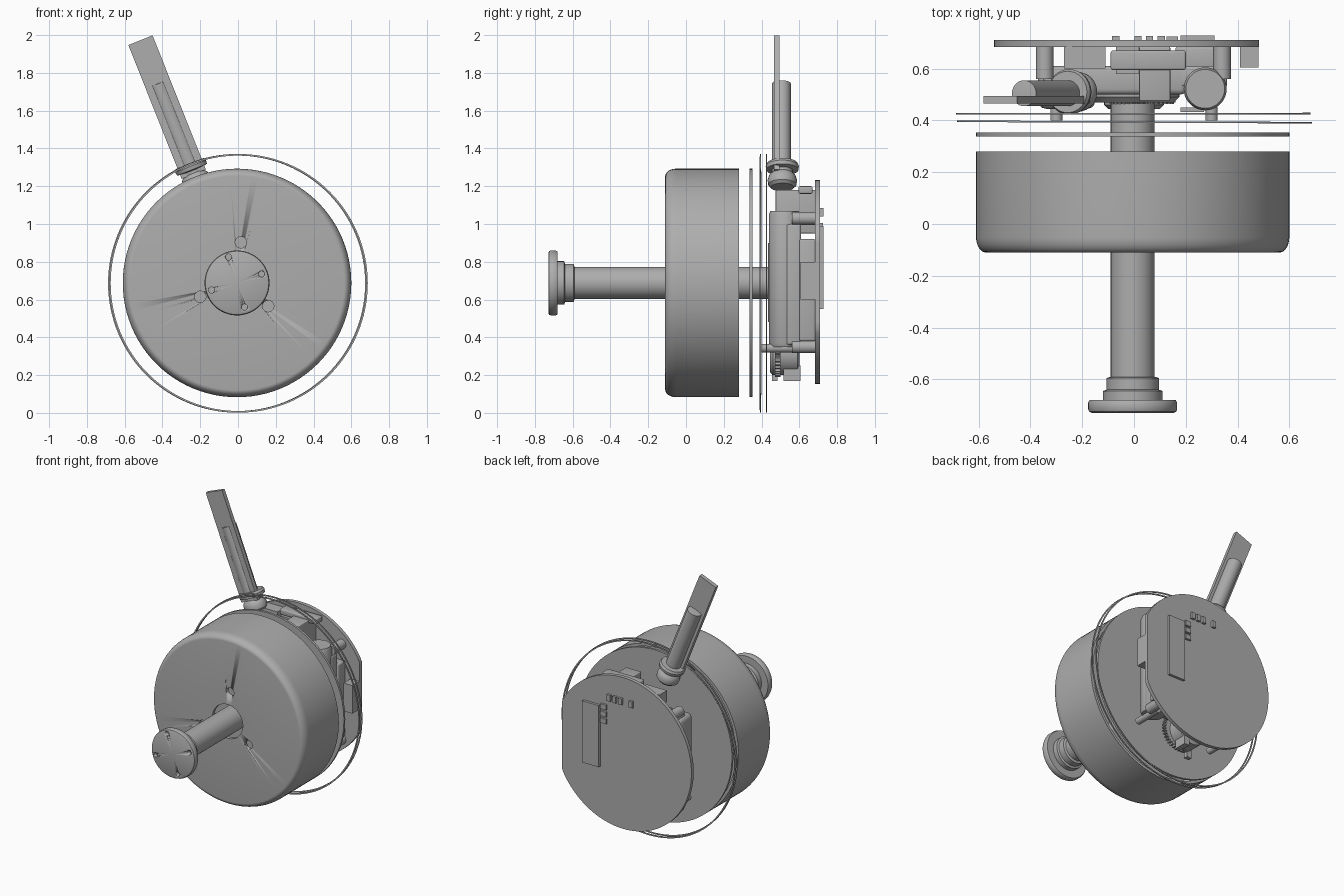
import bpy, bmesh, math
from mathutils import Matrix, Vector

if "Cube" in bpy.data.objects:
    bpy.data.objects.remove(bpy.data.objects["Cube"])

CX, CZ = -0.005, 0.688          # main axis runs along y through here
grey = bpy.data.materials.new("plain grey")
grey.diffuse_color = (0.42, 0.42, 0.42, 1)
grey.use_nodes = True
grey.node_tree.nodes["Principled BSDF"].inputs["Base Color"].default_value = grey.diffuse_color


def finish(name, bm, matrix=None, angle=35):
    bmesh.ops.remove_doubles(bm, verts=bm.verts, dist=1e-5)
    bmesh.ops.recalc_face_normals(bm, faces=bm.faces)
    if matrix:
        bm.transform(matrix)
    me = bpy.data.meshes.new(name)
    bm.to_mesh(me)
    bm.free()
    me.materials.append(grey)
    ob = bpy.data.objects.new(name, me)
    bpy.context.collection.objects.link(ob)
    bpy.ops.object.select_all(action='DESELECT')
    ob.select_set(True)
    bpy.context.view_layer.objects.active = ob
    bpy.ops.object.shade_smooth_by_angle(angle=math.radians(angle))
    return ob


def lathe(name, prof, n=96, matrix=None, closed=True):
    """Revolve (radius, height) points about local z."""
    bm = bmesh.new()
    vs = [bm.verts.new((r, 0, h)) for r, h in prof]
    es = [bm.edges.new((a, b)) for a, b in zip(vs, vs[1:])]
    if closed:
        es.append(bm.edges.new((vs[-1], vs[0])))
    bmesh.ops.spin(bm, geom=vs + es, axis=(0, 0, 1), cent=(0, 0, 0),
                   angle=2 * math.pi, steps=n, use_merge=True)
    return finish(name, bm, matrix)


def along_y(x=CX, z=CZ):        # local z becomes world y
    return Matrix.Translation((x, 0, z)) @ Matrix.Rotation(-math.pi / 2, 4, 'X')


def rod_y(name, x, z, r, y0, y1, n=32):
    return lathe(name, [(0, y0), (r, y0), (r, y1), (0, y1)], n, along_y(x, z), False)


def box(name, x0, x1, y0, y1, z0, z1, bevel=0, matrix=None):
    bm = bmesh.new()
    bmesh.ops.create_cube(bm, size=1)
    for v in bm.verts:
        v.co = Vector(((x0 + x1) / 2 + v.co.x * (x1 - x0),
                       (y0 + y1) / 2 + v.co.y * (y1 - y0),
                       (z0 + z1) / 2 + v.co.z * (z1 - z0)))
    if bevel:
        bmesh.ops.bevel(bm, geom=bm.edges[:], offset=bevel, segments=3,
                        profile=0.5, affect='EDGES')
    return finish(name, bm, matrix)


def drill(ob, holes, r, y0, y1):
    for i, (x, z) in enumerate(holes):
        cut = rod_y(f"{ob.name}_cutter_{i}", x, z, r, y0, y1, 24)
        cut.hide_render = True
        cut.hide_set(True)
        m = ob.modifiers.new("hole", 'BOOLEAN')
        m.operation, m.object, m.solver = 'DIFFERENCE', cut, 'EXACT'


# Drum: hollow cup, open at the back, rounded front rim
rim = [(0.567 + 0.038 * math.sin(a), -0.05 - 0.06 * math.cos(a))
       for a in (i * math.pi / 16 for i in range(9))]
drum = lathe("drum", [(0.12, -0.11)] + rim +
             [(0.605, 0.28), (0.585, 0.28), (0.585, -0.05), (0.56, -0.085), (0.12, -0.085)],
             96, along_y())
drill(drum, [(0.015, 0.903), (-0.2, 0.615), (0.16, 0.565)], 0.03, -0.2, 0.0)

# Back plate behind the drum
lathe("back_plate", [(0.1, 0.337), (0.605, 0.337), (0.605, 0.353), (0.1, 0.353)], 96, along_y())

# Two slender sealing rings, barely tilted
for name, y, tilt, x in (("front_ring", 0.394, 0.004, 0.002), ("rear_ring", 0.426, -0.001, -0.003)):
    lathe(name, [(0.676, -0.003), (0.685, -0.003), (0.685, 0.003), (0.676, 0.003)], 128,
          Matrix.Translation((0, y, 0)) @ along_y(x, 0.686) @ Matrix.Rotation(tilt, 4, 'Y'))

# Shaft with stepped collar, and the end flange with four screw holes
lathe("shaft", [(0, -0.68), (0.115, -0.68), (0.115, -0.645), (0.101, -0.64), (0.101, -0.595),
                (0.085, -0.59), (0.085, 0.47), (0, 0.47)], 64, along_y(), False)
flange = lathe("shaft_flange", [(0, -0.729), (0.16, -0.729), (0.168, -0.725), (0.172, -0.716),
                                (0.172, -0.69), (0.166, -0.68), (0, -0.68)], 64, along_y(), False)
drill(flange, [(-0.05, 0.825), (0.125, 0.735), (-0.14, 0.65), (0.035, 0.56)], 0.016, -0.8, -0.7)

# Radial arm: flat blade, round stem and collar
arm = Matrix.Translation((CX, 0, CZ)) @ Matrix.Rotation(math.radians(-21.7), 4, 'Y')
box("arm_blade", -0.069, 0.069, 0.465, 0.494, 0.62, 1.383, 0, arm)
lathe("arm_stem", [(0, 0.55), (0.05, 0.55), (0.05, 1.135), (0, 1.14)], 32,
      arm @ Matrix.Translation((0, 0.505, 0)), False)
lathe("arm_collar", [(0, 0.545), (0.06, 0.545), (0.075, 0.56), (0.078, 0.585), (0.07, 0.61),
                     (0.055, 0.625), (0.055, 0.64), (0.085, 0.645), (0.088, 0.665),
                     (0.08, 0.68), (0, 0.68)], 48,
      arm @ Matrix.Translation((0, 0.51, 0)), False)

# Circuit board: disc with one flat side
bm = bmesh.new()
bmesh.ops.create_cone(bm, cap_ends=True, segments=96, radius1=0.54, radius2=0.54, depth=0.026)
for v in bm.verts:
    v.co.x = min(v.co.x, 0.482)
finish("circuit_board", bm, Matrix.Translation((0, 0.697, 0)) @ along_y(0, 0.692))

# Chips on the back of the board
box("long_chip", 0.18, 0.31, 0.705, 0.728, 0.55, 0.99)
for i, x in enumerate((-0.07, 0.015, 0.06, 0.105)):
    box(f"top_chip_{i}", x - 0.014, x + 0.014, 0.705, 0.727, 1.04, 1.085)
for i in range(3):
    box(f"side_chip_{i}", 0.125, 0.17, 0.705, 0.725, 0.87 + i * 0.05, 0.905 + i * 0.05)

# Upright motor and battery case on the right
lathe("motor", [(0, 0.35), (0.075, 0.35), (0.083, 0.37), (0.083, 1.05), (0.075, 1.07), (0, 1.07)],
      48, Matrix.Translation((0.275, 0.522, 0)), False)
box("motor_case", 0.17, 0.36, 0.53, 0.61, 0.36, 1.0, 0.012)
box("battery_case", 0.16, 0.37, 0.6, 0.685, 0.38, 0.92, 0.01)
box("motor_front_plate", 0.18, 0.27, 0.433, 0.45, 0.48, 0.9)

# Gearbox frame joining the parts behind the plate
box("gearbox", -0.35, 0.2, 0.5, 0.61, 0.36, 1.0, 0.02)
box("left_housing", -0.37, -0.15, 0.445, 0.6, 0.45, 0.98, 0.03)
lathe("shaft_housing", [(0, 0.47), (0.16, 0.47), (0.18, 0.49), (0.18, 0.6), (0, 0.6)],
      64, along_y(), False)

# Toothed gears: one on the shaft, one below
for name, x, z, r, y0, y1 in (("shaft_gear", 0.03, 0.69, 0.125, 0.463, 0.495),
                              ("lower_gear", 0.03, 0.32, 0.13, 0.47, 0.5)):
    bm = bmesh.new()
    pts = [Vector((math.cos(a), math.sin(a), 0)) * (r if i % 4 < 2 else r - 0.014)
           for i, a in ((i, i * math.tau / 144) for i in range(144))]
    f = bm.faces.new([bm.verts.new(p + Vector((0, 0, y0))) for p in pts])
    ext = bmesh.ops.extrude_face_region(bm, geom=[f])["geom"]
    for v in ext:
        if isinstance(v, bmesh.types.BMVert):
            v.co.z = y1
    finish(name, bm, along_y(x, z), 20)
lathe("lower_housing", [(0, 0.445), (0.1, 0.445), (0.115, 0.46), (0.115, 0.59), (0.1, 0.6), (0, 0.6)],
      48, along_y(0.0, 0.315), False)
for i, x in enumerate((-0.06, 0.06)):
    box(f"lower_foot_{i}", x - 0.02, x + 0.02, 0.455 + i * 0.06, 0.485 + i * 0.12, 0.17, 0.25)

# Connectors and blocks between the gearbox and the board
box("top_block", 0.02, 0.14, 0.475, 0.685, 0.95, 1.18, 0.005)
box("middle_connector", -0.07, 0.02, 0.58, 0.685, 0.98, 1.16)
box("left_connector", -0.27, -0.11, 0.6, 0.685, 1.09, 1.17)
box("right_connector", 0.41, 0.48, 0.605, 0.685, 0.6, 0.8)
box("top_cap", -0.09, 0.2, 0.595, 0.67, 1.16, 1.2, 0.008)

# Standoff posts
for i, (x, z) in enumerate(((-0.345, 1.03), (0.34, 1.03), (-0.345, 0.35), (0.34, 0.35))):
    rod_y(f"standoff_{i}", x, z, 0.034, 0.56, 0.69)
for i, x in enumerate((-0.3, 0.3)):
    rod_y(f"mounting_post_{i}", x, 0.343, 0.023, 0.4, 0.6)
